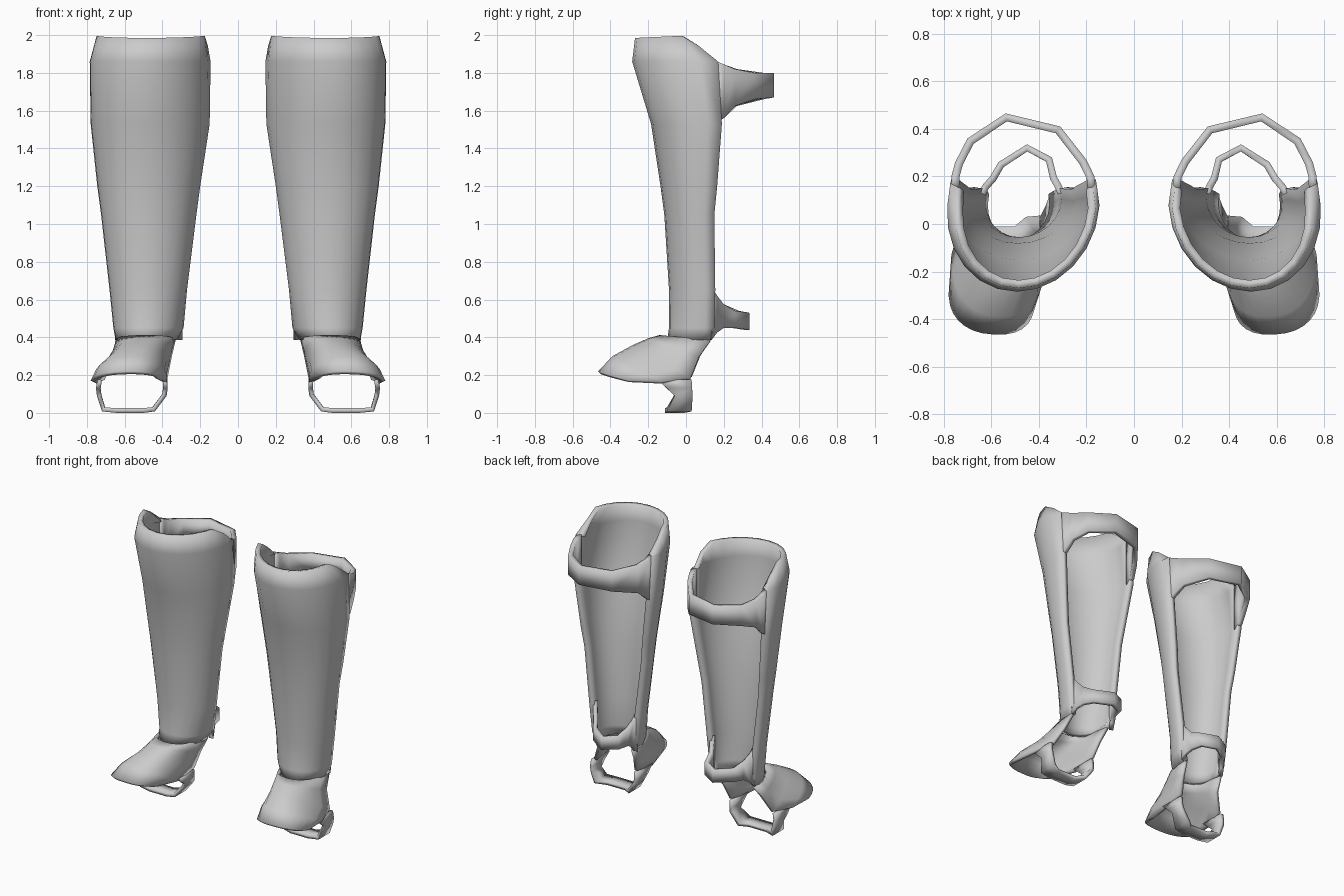
import bpy, bmesh, math
from mathutils import Vector

cube = bpy.data.objects.get("Cube")
if cube:
    bpy.data.objects.remove(cube, do_unlink=True)

GREY = (0.6, 0.6, 0.6, 1)
mat = bpy.data.materials.new("light_grey")
mat.use_nodes = True
mat.diffuse_color = GREY
shader = mat.node_tree.nodes["Principled BSDF"]
shader.inputs["Base Color"].default_value = GREY
shader.inputs["Roughness"].default_value = 0.6


def loft(name, rows, thickness):
    """Skin rows of points, thicken inward and mirror to the other leg."""
    bm = bmesh.new()
    grid = [[bm.verts.new(p) for p in row] for row in rows]
    for a, b in zip(grid, grid[1:]):
        for i in range(len(a) - 1):
            bm.faces.new((a[i], a[i + 1], b[i + 1], b[i]))
    bm.normal_update()
    centre = sum((v.co for v in bm.verts), Vector()) / len(bm.verts)
    if sum((f.calc_center_median() - centre).dot(f.normal) for f in bm.faces) < 0:
        bmesh.ops.reverse_faces(bm, faces=bm.faces[:])
    mesh = bpy.data.meshes.new(name)
    bm.to_mesh(mesh)
    bm.free()
    mesh.materials.append(mat)
    ob = bpy.data.objects.new(name, mesh)
    bpy.context.collection.objects.link(ob)
    bpy.ops.object.select_all(action='DESELECT')
    ob.select_set(True)
    bpy.context.view_layer.objects.active = ob
    bpy.ops.object.shade_smooth_by_angle(angle=math.radians(70))
    solid = ob.modifiers.new("thickness", 'SOLIDIFY')
    solid.thickness = thickness
    solid.offset = -1
    mirror = ob.modifiers.new("other_leg", 'MIRROR')
    mirror.use_axis[0] = True
    mirror.use_mirror_merge = False


# Shin shell: open-backed rings of (z, inner x, outer x, front y, back y)
SHIN = [(2.0, .16, .75, -.27, .15), (1.86, .145, .785, -.285, .17),
        (1.53, .15, .78, -.185, .19), (1.2, .2, .745, -.135, .165),
        (1.05, .22, .725, -.115, .15), (.65, .27, .68, -.09, .155),
        (.45, .288, .66, -.09, .15), (.385, .325, .648, -.1, .13)]
END = math.radians(106)
SEGMENTS = 14


def shin_ring(z, x0, x1, front, back, is_top):
    depth = (back - front) / (1 - math.cos(END))
    ring = []
    for i in range(SEGMENTS + 1):
        a = END * (2 * i / SEGMENTS - 1)
        ahead = max(0, math.cos(a))
        y = front + depth * (1 - math.cos(a))
        # the rim dips at the front and slopes down to the back
        drop = max(0, y) * 0.85 + 0.015 * ahead if is_top else 0
        # the shin ridge leans outward towards the knee
        x = (x0 + x1) / 2 + (x1 - x0) / 2 * math.sin(a) + 0.015 * z * ahead
        ring.append((x, y, z - drop))
    return ring


loft("shin_shell", [shin_ring(*r, r is SHIN[0]) for r in SHIN], 0.034)


# Foot cover: arches of (inner end, crown, outer end)
FOOT = [((.33, .13, .385), (.49, -.14, .412), (.648, .13, .385)),
        ((.35, .075, .3), (.505, -.2, .395), (.668, .07, .3)),
        ((.372, .03, .19), (.53, -.28, .36), (.725, .025, .185)),
        ((.375, -.15, .162), (.57, -.39, .30), (.768, -.13, .165)),
        ((.42, -.32, .175), (.59, -.465, .22), (.78, -.3, .17))]


def bulge(value):
    return math.copysign(abs(value) ** 0.85, value)


def arch(inner, crown, outer):
    inner, crown, outer = Vector(inner), Vector(crown), Vector(outer)
    mid = (inner + outer) / 2
    angles = [math.pi * i / SEGMENTS for i in range(SEGMENTS + 1)]
    return [mid - (outer - inner) / 2 * bulge(math.cos(t))
            + (crown - mid) * bulge(math.sin(t)) for t in angles]


loft("foot_cover", [arch(*f) for f in FOOT], 0.022)


# Calf and ankle straps: columns of (x, y, bottom z, top z)
def band(name, columns, thickness):
    loft(name, [[(x, y, lo), (x, y, hi)] for x, y, lo, hi in columns], thickness)


band("calf_strap",
     [(.769, .155, 1.53, 1.865), (.768, .2, 1.56, 1.845), (.752, .26, 1.625, 1.82),
      (.7, .36, 1.66, 1.8), (.54, .465, 1.67, 1.8), (.31, .41, 1.66, 1.8),
      (.2, .27, 1.625, 1.82), (.166, .2, 1.56, 1.845), (.162, .155, 1.53, 1.865)], 0.034)

band("ankle_strap",
     [(.652, .135, .385, .67), (.636, .165, .425, .62), (.605, .2, .45, .575),
      (.57, .26, .45, .54), (.45, .335, .44, .53), (.345, .28, .45, .54),
      (.325, .2, .45, .575), (.305, .165, .425, .62), (.293, .135, .385, .67)], 0.03)

# Sole strap under the foot: columns of (x, z, front y, back y)
SOLE = [(.374, .178, -.15, .03), (.372, .13, -.1, .032), (.378, .09, -.06, .035),
        (.44, .008, -.1, .03), (.5, 0, -.11, -.01), (.64, 0, -.11, -.01),
        (.72, .008, -.1, .03), (.747, .09, -.06, .035),
        (.752, .13, -.1, .032), (.745, .178, -.15, .03)]
loft("sole_strap", [[(x, y0, z), (x, y1, z)] for x, z, y0, y1 in SOLE], 0.025)
